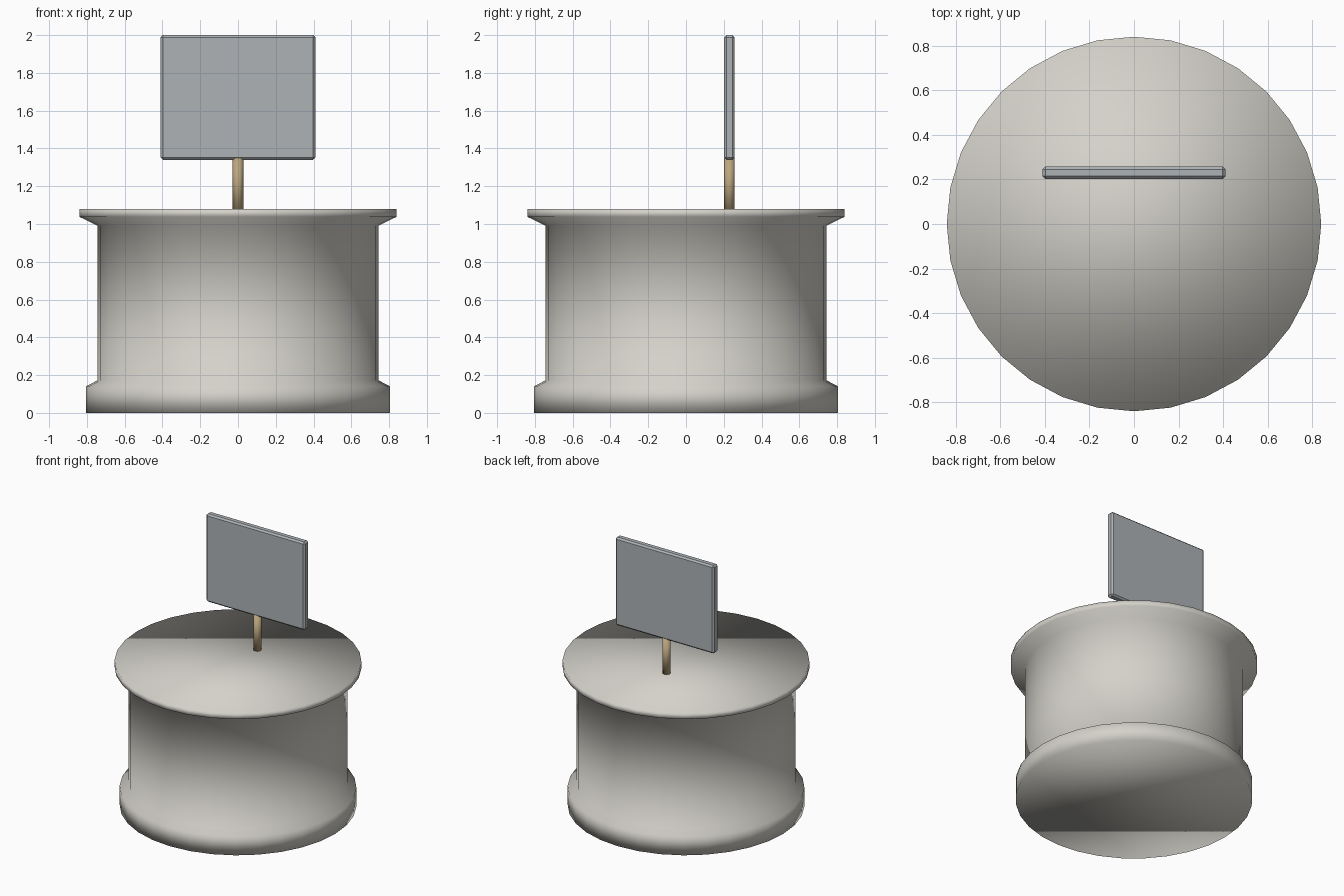
import bpy, bmesh
from math import cos, sin, pi

if "Cube" in bpy.data.objects:
    bpy.data.objects.remove(bpy.data.objects["Cube"])


def material(name, color):
    mat = bpy.data.materials.new(name)
    mat.diffuse_color = color
    mat.use_nodes = True
    mat.node_tree.nodes["Principled BSDF"].inputs["Base Color"].default_value = mat.diffuse_color
    return mat


def make_object(name, bm, mat=None, smooth=False):
    bmesh.ops.recalc_face_normals(bm, faces=bm.faces)
    mesh = bpy.data.meshes.new(name)
    bm.to_mesh(mesh)
    bm.free()
    for p in mesh.polygons:
        p.use_smooth = smooth
    obj = bpy.data.objects.new(name, mesh)
    bpy.context.collection.objects.link(obj)
    if mat:
        mesh.materials.append(mat)
    return obj


def lathe(name, profile, sides, x=0, y=0, mat=None):
    """Closed solid of revolution from (radius, z) points."""
    bm = bmesh.new()
    rings = [[bm.verts.new((x + r * cos(2 * pi * i / sides),
                            y + r * sin(2 * pi * i / sides), z))
              for i in range(sides)] for r, z in profile]
    for a, b in zip(rings, rings[1:]):
        for i in range(sides):
            j = (i + 1) % sides
            bm.faces.new((a[i], a[j], b[j], b[i]))
    bm.faces.new(rings[0])
    bm.faces.new(rings[-1])
    return make_object(name, bm, mat, smooth=True)


# Round counter: plinth, drum and flared top in one profile
stone = material("stone", (0.66, 0.64, 0.59, 1))
lathe("round_counter", [(0.805, 0), (0.805, 0.14), (0.745, 0.172),
                        (0.745, 0.992), (0.84, 1.038), (0.84, 1.08)], 32, mat=stone)

# Sign post
wood = material("wood", (0.50, 0.38, 0.21, 1))
lathe("sign_post", [(0.028, 1.07), (0.028, 1.35)], 12, y=0.23, mat=wood)

# Sign board with chamfered edges
slate = material("slate", (0.42, 0.45, 0.47, 1))
bm = bmesh.new()
bmesh.ops.create_cube(bm, size=1)
bmesh.ops.scale(bm, vec=(0.82, 0.055, 0.66), verts=bm.verts)
bmesh.ops.translate(bm, vec=(0, 0.23, 1.67), verts=bm.verts)
bmesh.ops.bevel(bm, geom=bm.edges[:], offset=0.012, segments=1, affect='EDGES')
make_object("sign_board", bm, slate)
